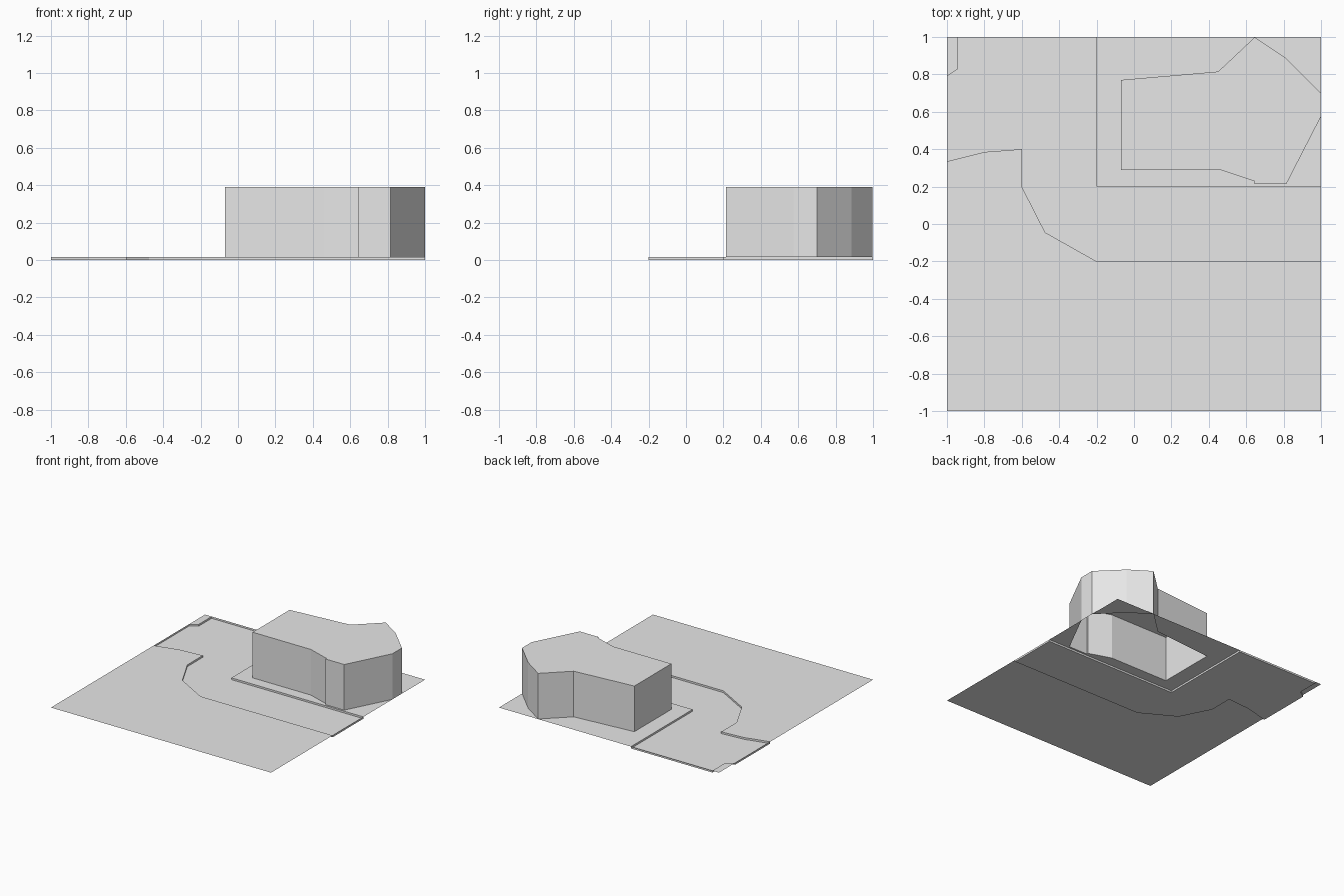
import bpy

if "Cube" in bpy.data.objects:
    bpy.data.objects.remove(bpy.data.objects["Cube"], do_unlink=True)

GROUND, ROOF = 0.015, 0.39

grey = bpy.data.materials.new("plain_grey")
grey.use_nodes = True
colour = (0.8, 0.8, 0.8, 1)
grey.diffuse_color = colour
grey.node_tree.nodes["Principled BSDF"].inputs["Base Color"].default_value = colour


def make(name, verts, faces):
    mesh = bpy.data.meshes.new(name)
    mesh.from_pydata(verts, [], faces)
    mesh.materials.append(grey)
    mesh.update()
    obj = bpy.data.objects.new(name, mesh)
    bpy.context.scene.collection.objects.link(obj)
    return obj


def sheet(name, outline, z):
    """Flat upward-facing sheet from a counter-clockwise outline."""
    return make(name, [(x, y, z) for x, y in outline], [range(len(outline))])


def shell(name, outline, cap_z, rim_z):
    """Cap at one height with walls running to an open rim at another."""
    n = len(outline)
    verts = [(x, y, z) for z in (cap_z, rim_z) for x, y in outline]
    walls = [(i, n + i, n + (i + 1) % n, (i + 1) % n) for i in range(n)]
    if rim_z > cap_z:
        walls = [w for w in walls]  # a basin's walls face inwards
    return make(name, verts, [list(range(n))] + walls)


# Kerb lines, each running counter-clockwise around the road
outer_kerb = [(-1, 0.335), (-0.8, 0.385), (-0.6, 0.4), (-0.6, 0.2),
              (-0.475, -0.045), (-0.2, -0.2), (1, -0.2)]
inner_kerb = [(1, 0.2), (-0.2, 0.2), (-0.2, 1)]
corner_kerb = [(-0.94, 1), (-0.94, 0.83), (-1, 0.79)]

# Building footprint: street side, then the garden side
street_side = [(-0.07, 0.77), (-0.07, 0.29), (0.46, 0.29), (0.645, 0.228),
               (0.645, 0.215), (0.815, 0.215), (1, 0.575)]
garden_side = [(1, 0.70), (0.815, 0.885), (0.645, 0.998)]
back_side = [(0.45, 0.815)]

# Sunken road, with its floor and low kerbs
shell("road", outer_kerb + inner_kerb + corner_kerb, 0, GROUND)

# Ground sheets around the road
sheet("front_ground", [(-1, -1), (1, -1)] + outer_kerb[::-1], GROUND)
sheet("corner_ground", corner_kerb + [(-1, 1)], GROUND)

# Building plot, left open beneath the building
sheet("building_plot",
      [(-0.2, 1), (-0.2, 0.2), (1, 0.2)] + street_side[::-1]
      + back_side + [garden_side[-1], (0.645, 1)], GROUND)
sheet("plot_corner", garden_side[:1] + [(1, 1), (0.645, 1)]
      + garden_side[:0:-1], GROUND)

# Flat-roofed building
shell("building", street_side + garden_side + back_side, ROOF, GROUND)
